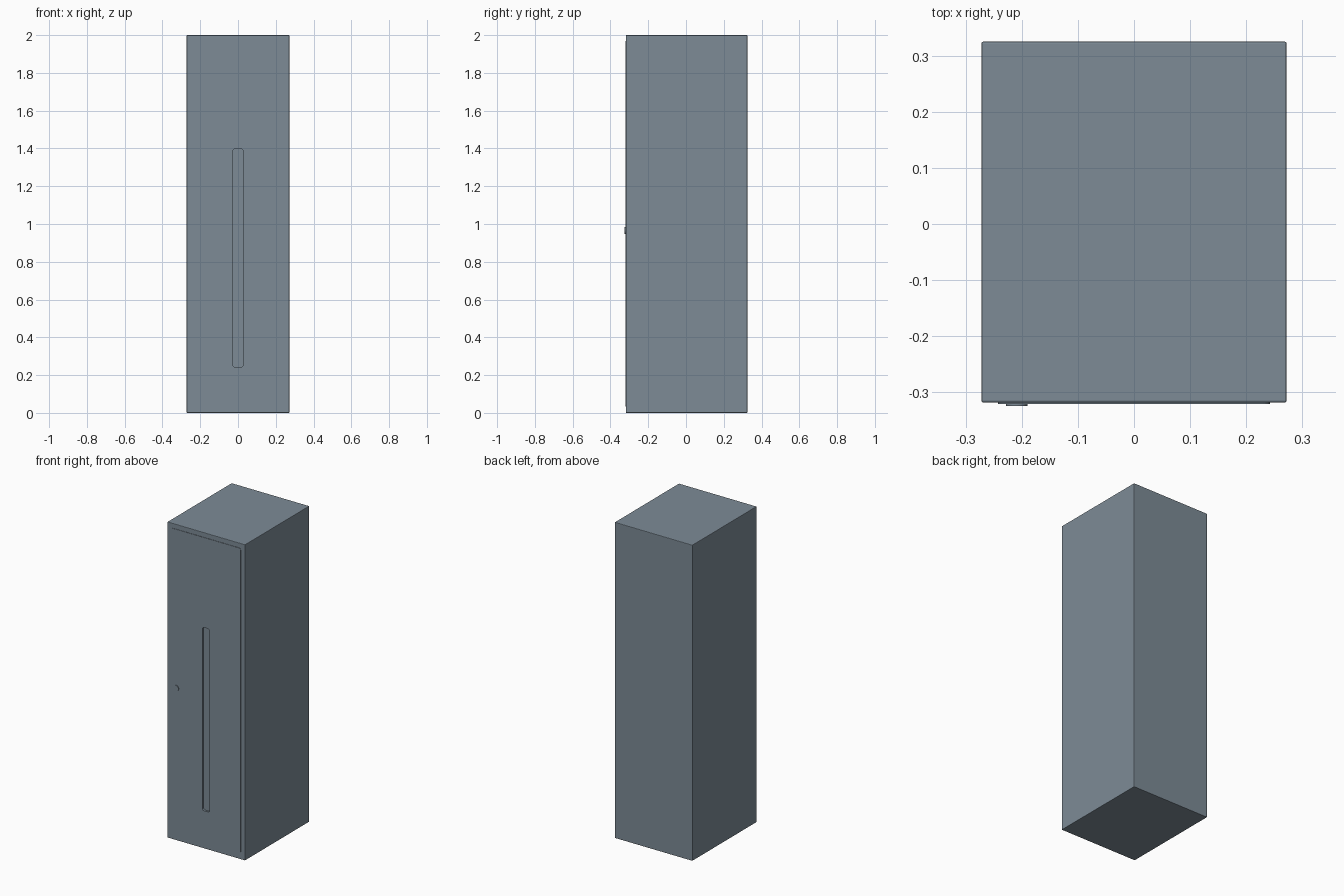
import bpy, bmesh, math

if "Cube" in bpy.data.objects:
    bpy.data.objects.remove(bpy.data.objects["Cube"])

slate = bpy.data.materials.new("slate grey")
slate.diffuse_color = (0.205, 0.258, 0.305, 1)
slate.use_nodes = True
slate.node_tree.nodes["Principled BSDF"].inputs["Base Color"].default_value = slate.diffuse_color


def add_object(name, bm):
    bmesh.ops.recalc_face_normals(bm, faces=bm.faces)
    mesh = bpy.data.meshes.new(name)
    bm.to_mesh(mesh)
    bm.free()
    mesh.materials.append(slate)
    ob = bpy.data.objects.new(name, mesh)
    bpy.context.collection.objects.link(ob)
    return ob


def rounded_plate(name, half_w, z0, z1, radius, y_front, y_back):
    """Rounded rectangle in the xz plane, extruded along y."""
    bm = bmesh.new()
    corners = [(half_w - radius, z1 - radius, 0), (-half_w + radius, z1 - radius, 90),
               (-half_w + radius, z0 + radius, 180), (half_w - radius, z0 + radius, 270)]
    verts = []
    for cx, cz, start in corners:
        for i in range(7):
            a = math.radians(start + 15 * i)
            verts.append(bm.verts.new((cx + radius * math.cos(a), y_front,
                                       cz + radius * math.sin(a))))
    face = bm.faces.new(verts)
    ext = bmesh.ops.extrude_face_region(bm, geom=[face])
    moved = [v for v in ext["geom"] if isinstance(v, bmesh.types.BMVert)]
    bmesh.ops.translate(bm, verts=moved, vec=(0, y_back - y_front, 0))
    return add_object(name, bm)


# Cabinet body with finely softened edges
bm = bmesh.new()
bmesh.ops.create_cube(bm, size=1)
for v in bm.verts:
    v.co = (v.co.x * 0.544, v.co.y * 0.643 + 0.0035, v.co.z * 2 + 1)
bmesh.ops.bevel(bm, geom=bm.edges[:], offset=0.003, segments=2,
                profile=0.5, affect='EDGES')
body = add_object("cabinet_body", bm)

# Thin raised door
door = rounded_plate("door", 0.242, 0.035, 1.97, 0.012, -0.3205, -0.312)

# Long recessed grip slot cut through the door into the body
cutter = rounded_plate("slot_cutter", 0.026, 0.24, 1.4, 0.014, -0.36, -0.308)
cutter.hide_render = True
cutter.hide_set(True)
cutter.display_type = 'WIRE'
for ob in (body, door):
    mod = ob.modifiers.new("grip_slot", 'BOOLEAN')
    mod.operation = 'DIFFERENCE'
    mod.solver = 'EXACT'
    mod.object = cutter

# Round lock button on the left of the door
bpy.ops.mesh.primitive_cylinder_add(vertices=32, radius=0.019, depth=0.0125,
                                    location=(-0.209, -0.31825, 0.965),
                                    rotation=(math.pi / 2, 0, 0))
lock = bpy.context.object
lock.name = "lock_button"
lock.data.materials.append(slate)
bpy.ops.object.shade_smooth_by_angle(angle=math.radians(30))
